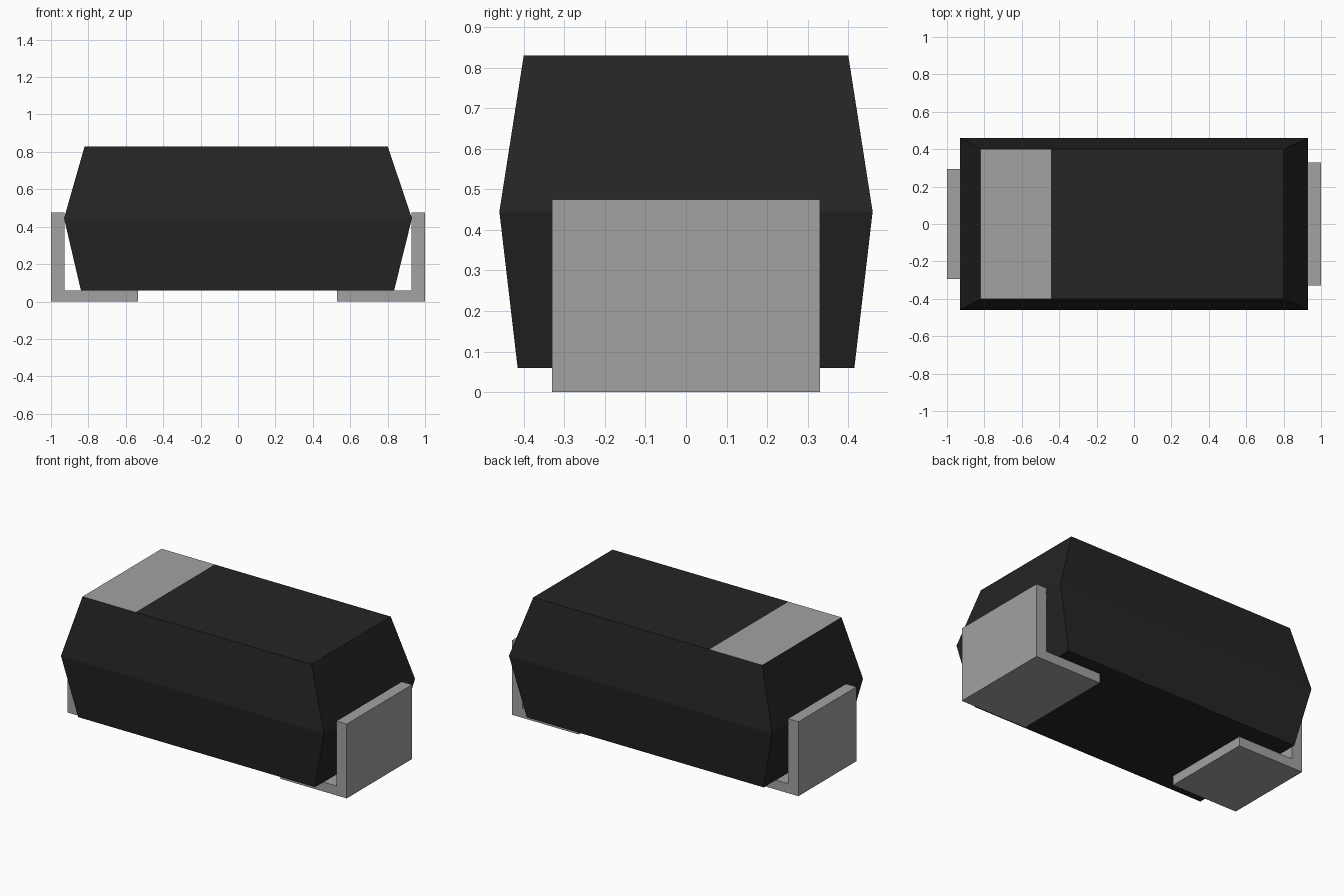
import bpy, bmesh

cube = bpy.data.objects.get("Cube")
if cube:
    bpy.data.objects.remove(cube, do_unlink=True)


def material(name, value):
    m = bpy.data.materials.new(name)
    m.use_nodes = True
    color = (value, value, value, 1)
    m.diffuse_color = color
    m.node_tree.nodes["Principled BSDF"].inputs["Base Color"].default_value = color
    return m


black = material("black_plastic", 0.018)
metal = material("grey_metal", 0.36)
paint = material("grey_marking", 0.36)


def add_object(name, bm, mats):
    bmesh.ops.recalc_face_normals(bm, faces=bm.faces)
    mesh = bpy.data.meshes.new(name)
    bm.to_mesh(mesh)
    bm.free()
    for m in mats:
        mesh.materials.append(m)
    ob = bpy.data.objects.new(name, mesh)
    bpy.context.collection.objects.link(ob)
    return ob


# Moulded body: rectangles lofted from the base through the waist to the top
BAND_X = -0.445
sections = [(-0.84, 0.835, 0.415, 0.06),
            (-0.93, 0.93, 0.46, 0.445),
            (-0.82, 0.80, 0.40, 0.83)]
bm = bmesh.new()
rings = [[bm.verts.new(p) for p in ((x0, -y, z), (x1, -y, z), (x1, y, z), (x0, y, z))]
         for x0, x1, y, z in sections]
bm.faces.new(rings[0])
top = bm.faces.new(rings[-1])
for low, high in zip(rings, rings[1:]):
    for i in range(4):
        j = (i + 1) % 4
        bm.faces.new((low[i], low[j], high[j], high[i]))

# Polarity band: cut the top face across and colour its left part
bmesh.ops.bisect_plane(bm, geom=[top, *top.edges, *top.verts],
                       plane_co=(BAND_X, 0, 0), plane_no=(1, 0, 0))
bm.normal_update()
for f in bm.faces:
    c = f.calc_center_median()
    if abs(f.normal.z) > 0.99 and c.z > 0.8 and c.x < BAND_X:
        f.material_index = 1
add_object("body", bm, [black, paint])


# Terminals: L profiles extruded across the width
def terminal(name, side, half_width, foot_end):
    profile = [(foot_end, 0), (1, 0), (1, 0.475), (0.927, 0.475), (0.927, 0.06), (foot_end, 0.06)]
    bm = bmesh.new()
    face = bm.faces.new([bm.verts.new((side * x, -half_width, z)) for x, z in profile])
    out = bmesh.ops.extrude_face_region(bm, geom=[face])
    bmesh.ops.translate(bm, vec=(0, 2 * half_width, 0),
                        verts=[v for v in out["geom"] if isinstance(v, bmesh.types.BMVert)])
    add_object(name, bm, [metal])


terminal("left_terminal", 1, 0.33, 0.53)
terminal("right_terminal", -1, 0.293, 0.535)
